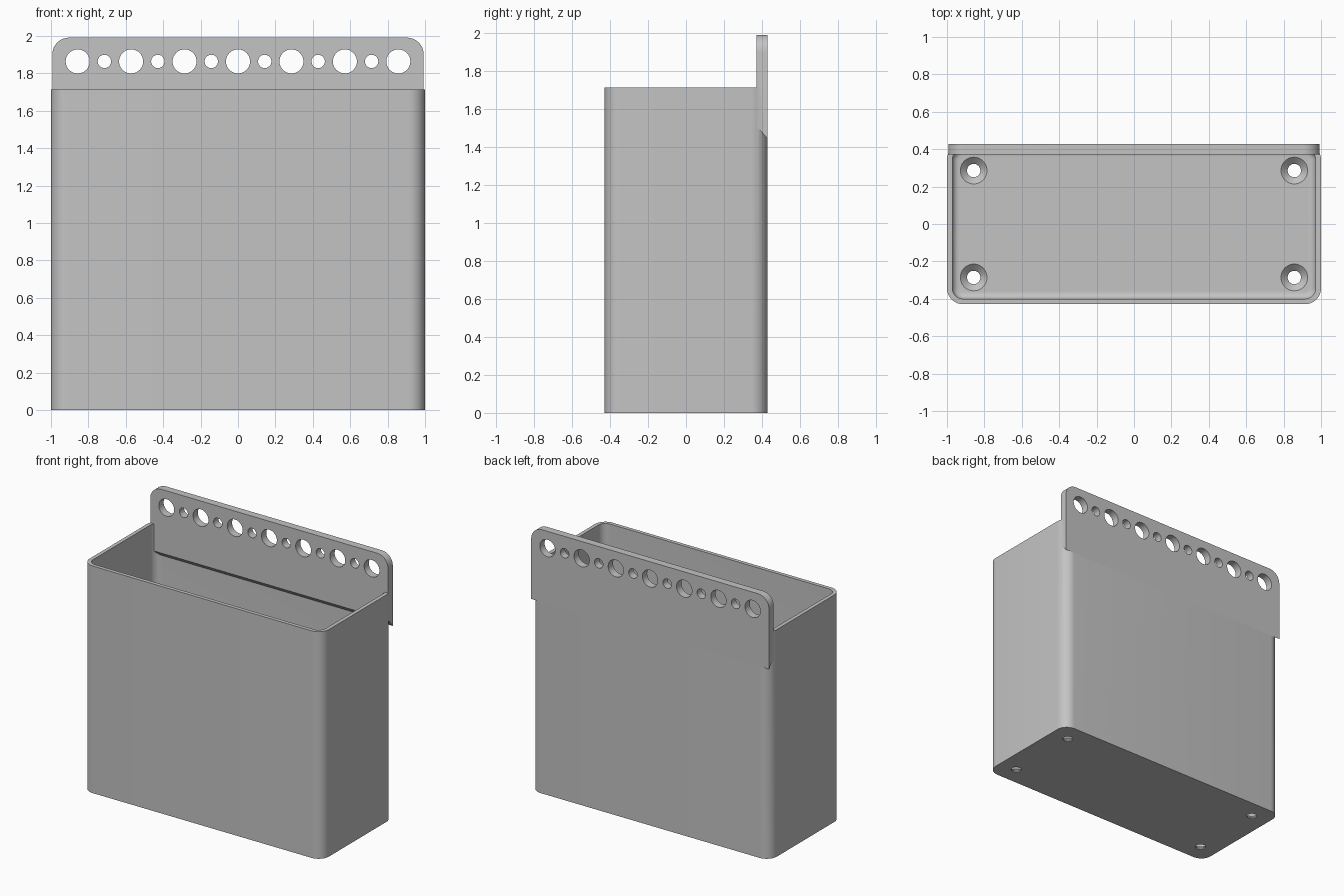
import bpy, bmesh, math
from mathutils import Matrix

if "Cube" in bpy.data.objects:
    bpy.data.objects.remove(bpy.data.objects["Cube"], do_unlink=True)

MM = 1 / 70                      # design unit
HX, HY = 70 * MM, 30 * MM        # outer half sizes
HEIGHT, TOP = 120 * MM, 139.4 * MM
WALL, FLOOR, CORNER = 2 * MM, 3 * MM, 6 * MM
HOLE_Z = 130.5 * MM
BIG, SMALL, PITCH = 4.5 * MM, 2.5 * MM, 20 * MM

grey = bpy.data.materials.new("plain grey")
grey.use_nodes = True
grey.diffuse_color = (0.55, 0.55, 0.55, 1)
grey.node_tree.nodes["Principled BSDF"].inputs["Base Color"].default_value = grey.diffuse_color


def finish(bm, name):
    bmesh.ops.recalc_face_normals(bm, faces=bm.faces)
    mesh = bpy.data.meshes.new(name)
    bm.to_mesh(mesh)
    bm.free()
    mesh.materials.append(grey)
    obj = bpy.data.objects.new(name, mesh)
    bpy.context.collection.objects.link(obj)
    return obj


def loft(bm, rings):
    """Skin a stack of closed rings and cap both ends."""
    loops = [[bm.verts.new(p) for p in ring] for ring in rings]
    n = len(loops[0])
    for a, b in zip(loops, loops[1:]):
        for i in range(n):
            j = (i + 1) % n
            bm.faces.new((a[i], a[j], b[j], b[i]))
    bm.faces.new(loops[0][::-1])
    bm.faces.new(loops[-1])


def rounded_ring(hx, hy, r, z, steps=10):
    pts = []
    for q, (sx, sy) in enumerate(((1, 1), (-1, 1), (-1, -1), (1, -1))):
        for i in range(steps + 1):
            a = math.pi / 2 * (q + i / steps)
            pts.append((sx * (hx - r) + r * math.cos(a),
                        sy * (hy - r) + r * math.sin(a), z))
    return pts


def circle_ring(x, y, r, z, n=40):
    return [(x + r * math.cos(math.tau * i / n),
             y + r * math.sin(math.tau * i / n), z) for i in range(n)]


def combine(target, tool, operation):
    tool.hide_render = True
    mod = target.modifiers.new(operation.lower(), 'BOOLEAN')
    mod.operation, mod.solver, mod.object = operation, 'EXACT', tool
    bpy.context.view_layer.objects.active = target
    bpy.ops.object.modifier_apply(modifier=mod.name)
    bpy.data.objects.remove(tool, do_unlink=True)


# Outer body of the bin
bm = bmesh.new()
loft(bm, [rounded_ring(HX, HY, CORNER, z) for z in (0, HEIGHT)])
container = finish(bm, "container")

# Cavity with a small fillet around the floor
bm = bmesh.new()
fillet, rings = 0.036, []
for i in range(7):
    a = math.pi / 2 * i / 6
    inset = WALL + fillet * (1 - math.sin(a))
    rings.append(rounded_ring(HX - inset, HY - inset, CORNER - inset,
                              FLOOR + fillet * (1 - math.cos(a))))
rings.append(rounded_ring(HX - WALL, HY - WALL, CORNER - WALL, HEIGHT + 0.1))
loft(bm, rings)
combine(container, finish(bm, "cavity_cutter"), 'DIFFERENCE')

# Hanging plate: chamfered side profile, rounded top corners
bm = bmesh.new()
back, front, half = HY + 0.0004, HY - 4 * MM, 69.5 * MM
profile = ((front, TOP), (front, 1.51), (back, 1.445), (back, TOP))
loft(bm, [[(x, y, z) for y, z in profile] for x in (-half, half)])
corners = [e for e in bm.edges
           if all(abs(v.co.z - TOP) < 1e-5 for v in e.verts)
           and abs(e.verts[0].co.x - e.verts[1].co.x) < 1e-5]
bmesh.ops.bevel(bm, geom=corners, offset=0.09, segments=10, profile=0.5,
                affect='EDGES')
combine(container, finish(bm, "hanging_plate"), 'UNION')

# Alternating large and small hanging holes
bm = bmesh.new()
for i in range(-6, 7):
    r = SMALL if i % 2 else BIG
    place = (Matrix.Translation((i * PITCH / 2, HY - 2 * MM, HOLE_Z))
             @ Matrix.Rotation(math.pi / 2, 4, 'X'))
    bmesh.ops.create_cone(bm, cap_ends=True, segments=40, radius1=r,
                          radius2=r, depth=0.2, matrix=place)
combine(container, finish(bm, "plate_hole_cutter"), 'DIFFERENCE')

# Countersunk screw holes in the floor
bm = bmesh.new()
for x in (-60 * MM, 60 * MM):
    for y in (-PITCH, PITCH):
        loft(bm, [circle_ring(x, y, r, z) for r, z in
                  ((SMALL, -0.05), (SMALL, 0.009),
                   (5 * MM, FLOOR), (5 * MM, FLOOR + 0.03))])
combine(container, finish(bm, "floor_hole_cutter"), 'DIFFERENCE')

# Smooth curves, sharp edges
bpy.ops.object.select_all(action='DESELECT')
container.select_set(True)
bpy.context.view_layer.objects.active = container
bpy.ops.object.shade_smooth_by_angle(angle=math.radians(30))
